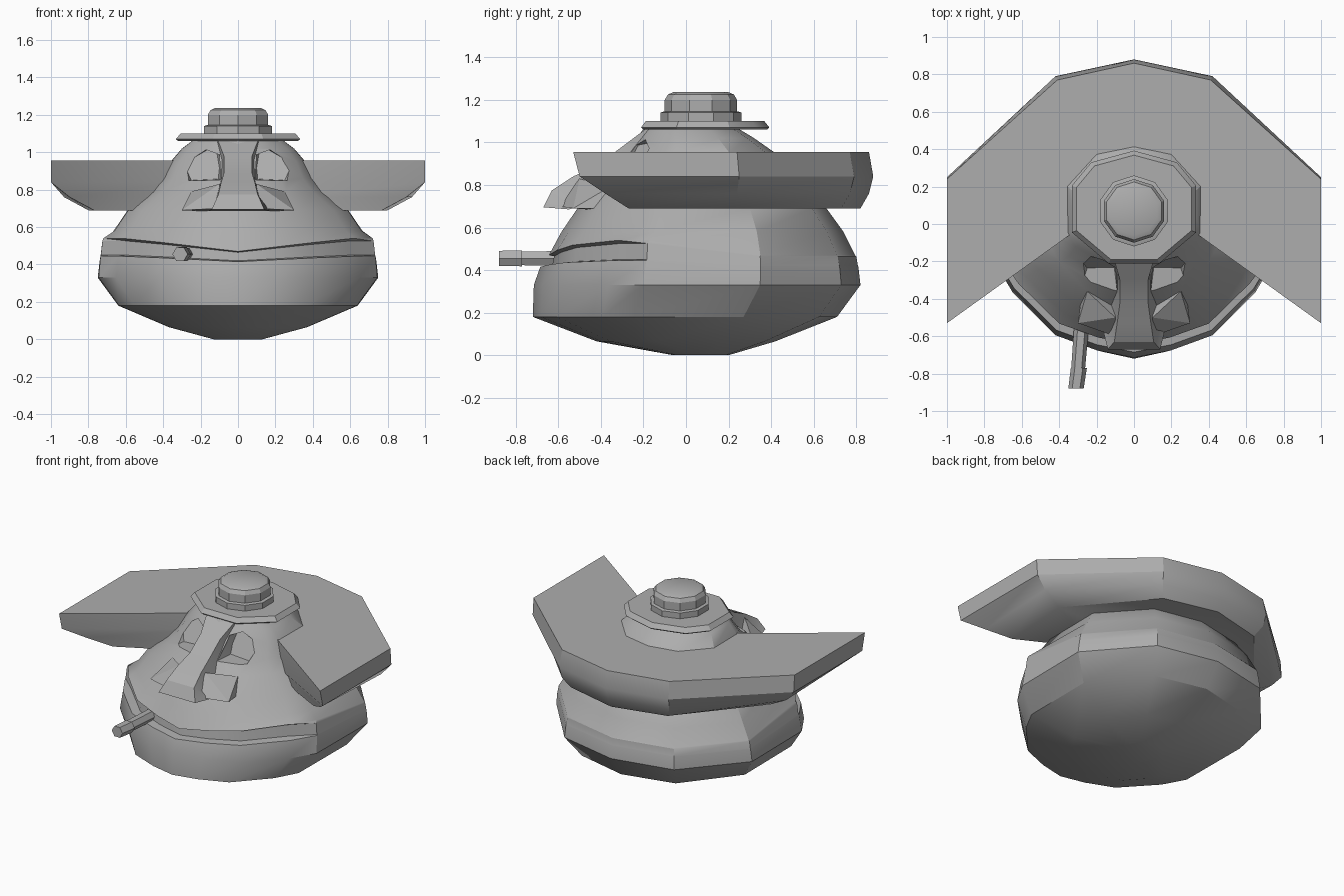
import bpy, bmesh, math
from mathutils import Vector

cube = bpy.data.objects.get("Cube")
if cube:
    bpy.data.objects.remove(cube, do_unlink=True)

grey = bpy.data.materials.new("plain grey")
grey.use_nodes = True
COLOUR = (0.42, 0.42, 0.42, 1)
grey.diffuse_color = COLOUR
grey.node_tree.nodes["Principled BSDF"].inputs["Base Color"].default_value = COLOUR


def finish(name, bm, angle=28):
    bmesh.ops.recalc_face_normals(bm, faces=bm.faces)
    mesh = bpy.data.meshes.new(name)
    bm.to_mesh(mesh)
    bm.free()
    ob = bpy.data.objects.new(name, mesh)
    bpy.context.collection.objects.link(ob)
    mesh.materials.append(grey)
    shade(ob, angle)
    return ob


def shade(ob, angle):
    bpy.ops.object.select_all(action='DESELECT')
    ob.select_set(True)
    bpy.context.view_layer.objects.active = ob
    bpy.ops.object.shade_smooth_by_angle(angle=math.radians(angle))


def loft(name, rings, angle=28):
    """Skin equal-length closed rings and cap both ends."""
    bm = bmesh.new()
    rows = [[bm.verts.new(p) for p in r] for r in rings]
    n = len(rows[0])
    for a, b in zip(rows, rows[1:]):
        for i in range(n):
            j = (i + 1) % n
            bm.faces.new((a[i], a[j], b[j], b[i]))
    bm.faces.new(rows[0])
    bm.faces.new(rows[-1])
    return finish(name, bm, angle)


def hull(name, points, angle=20):
    bm = bmesh.new()
    for p in points:
        bm.verts.new(p)
    bmesh.ops.convex_hull(bm, input=bm.verts)
    return finish(name, bm, angle)


def mirror(half):
    """Complete a half outline whose first and last points lie on x = 0."""
    return half + [(-p[0],) + tuple(p[1:]) for p in half[-2:0:-1]]


# Head: one outline scaled to each height, with the mouth pressed in at the front
OUTLINE = [(0, -.71), (.2, -.67), (.42, -.59), (.65, -.36), (.745, -.2),
           (.75, .35), (.42, .73), (0, .82)]


def head_ring(z, width, front, back, inset=0, lift=0):
    ring = []
    for i, (x, y) in enumerate(OUTLINE):
        t = (y + .71) / 1.53
        k = 1 - inset * (i < 4)
        px, py = x / .75 * width, front + t * (back - front)
        ring.append((px * k, .05 + (py - .05) * k, z + lift * min(1, px / .6) * (i < 5)))
    return mirror(ring)


head = loft("head", [
    head_ring(0, .13, -.06, .2),
    head_ring(.065, .37, -.42, .42),
    head_ring(.18, .64, -.72, .71),
    head_ring(.33, .75, -.715, .82),
    head_ring(.415, .74, -.685, .81, 0, .03),
    head_ring(.42, .738, -.68, .808, .07, .03),
    head_ring(.465, .73, -.67, .8, .07, .06),
    head_ring(.47, .725, -.655, .795, .015, .07),
    head_ring(.58, .665, -.585, .74),
    head_ring(.69, .59, -.51, .66),
    head_ring(.79, .46, -.43, .56),
    head_ring(.86, .40, -.37, .49),
    head_ring(.95, .36, -.28, .42),
    head_ring(1.02, .30, -.23, .32),
    head_ring(1.08, .22, -.19, .22)], 30)

# Eye sockets cut under the brow
for side in (1, -1):
    face = [(.11, .86), (.31, .85), (.35, .94), (.22, 1.015), (.14, .99)]
    cutter = loft("eye_socket_cutter", [
        [(side * (x - .06), -.16 - (1 - z) * .5, z) for x, z in face],
        [(side * (x + .06), -.6, z - .02) for x, z in face]])
    mod = head.modifiers.new("socket", 'BOOLEAN')
    mod.object, mod.solver = cutter, 'EXACT'
    bpy.context.view_layer.objects.active = head
    bpy.ops.object.modifier_apply(modifier=mod.name)
    bpy.data.objects.remove(cutter, do_unlink=True)
shade(head, 30)

# Nose bridge, flaring towards the tip
BRIDGE = [(-.18, 1.07, .11), (-.30, .98, .075), (-.42, .89, .075),
          (-.53, .84, .09), (-.63, .775, .105), (-.67, .695, .14)]
loft("nose", [[(-w, y, z), (w, y, z), (w + .03, y + .12, max(z - .08, .685)),
               (-w - .03, y + .12, max(z - .08, .685))] for y, z, w in BRIDGE])

# Nostril wings and brow ends
for side, label in ((1, "left"), (-1, "right")):
    hull(label + "_nostril", [(side * x, y, z) for x, y, z in (
        (.1, -.6, .70), (.1, -.5, .83), (.30, -.53, .69), (.25, -.36, .79),
        (.1, -.4, .68), (.28, -.38, .69))])

# Wide collar wrapping the back, open at the front
def collar_ring(z, tip, side, rear, back):
    return [p + (z,) for p in mirror([(0, .05), (.29, -.02), tip, side, rear, (0, back)])]


loft("collar", [
    collar_ring(.69, (.77, -.27), (.80, .22), (.37, .73), .82),
    collar_ring(.76, (.90, -.38), (.93, .24), (.41, .77), .86),
    collar_ring(.84, (1, -.5), (1, .25), (.42, .79), .88),
    collar_ring(.955, (1, -.53), (1, .24), (.41, .77), .86)])

# Brim plate
BRIM = [(0, -.2), (.13, -.2), (.32, -.04), (.32, .2), (.22, .32), (0, .38)]
loft("brim", [[(x * k, .08 + (y - .08) * k, z) for x, y in mirror(BRIM)]
              for z, k in ((1.06, 1.0), (1.07, 1.04), (1.1, .96))])

# Stepped cap knob
def disc(z, r):
    return [(r * math.cos(a), .07 + r * math.sin(a), z)
            for a in (math.tau * (i + .5) / 10 for i in range(10))]


loft("cap_band", [disc(1.09, .19), disc(1.14, .19), disc(1.145, .175)])
loft("cap_knob", [disc(1.13, .17), disc(1.2, .17), disc(1.225, .155), disc(1.236, .13)])

# Stubby pipe held in the mouth
def pipe_ring(x, y, z, r):
    return [(x + r * math.cos(a), y, z + r * math.sin(a))
            for a in (math.tau * i / 6 for i in range(6))]


loft("pipe_stem", [pipe_ring(-.28, -.54, .455, .04), pipe_ring(-.30, -.79, .455, .037)])
loft("pipe_tip", [pipe_ring(-.295, -.77, .455, .043), pipe_ring(-.31, -.88, .455, .041)])
